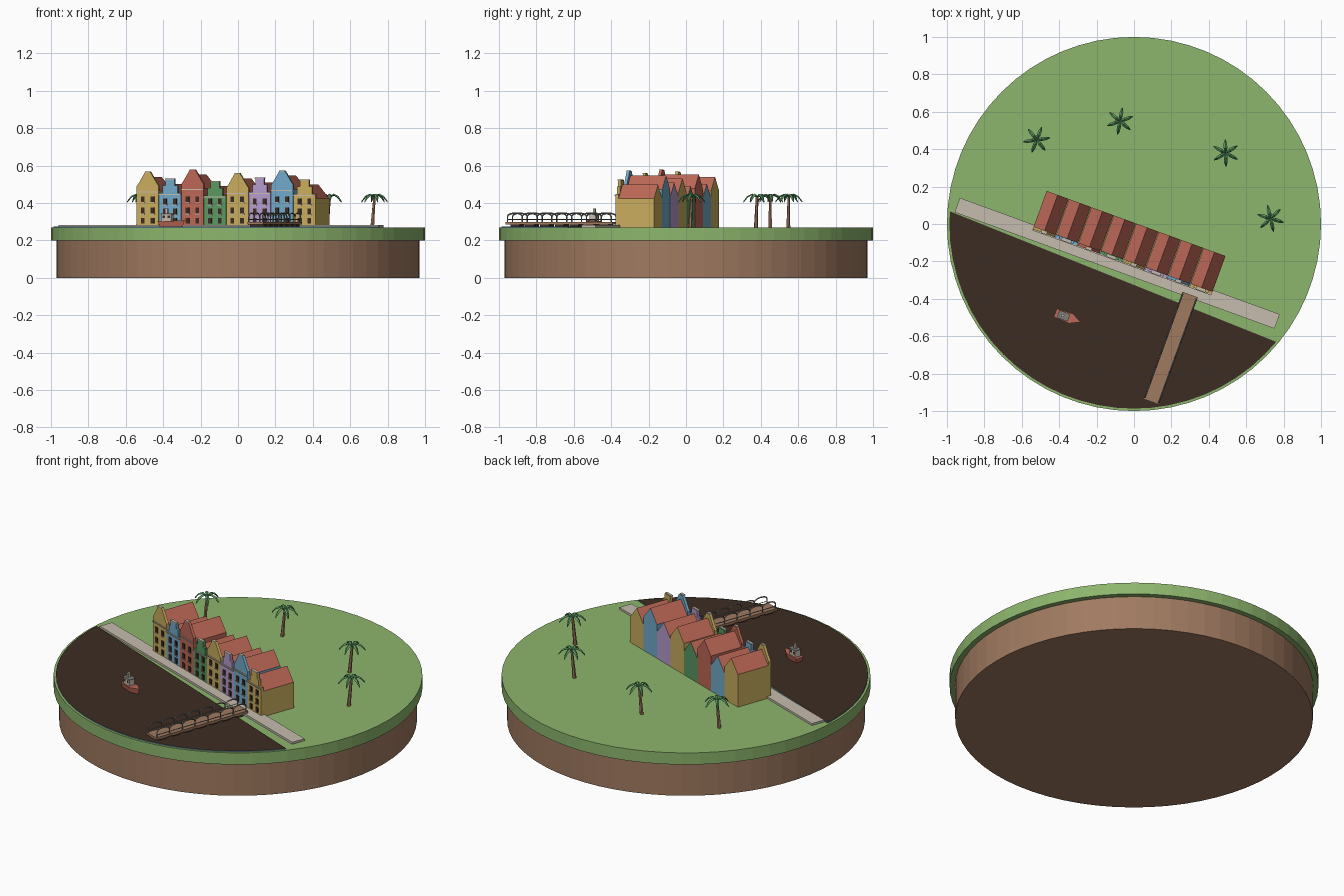
import bpy, bmesh
from math import radians, sin, cos, pi
from mathutils import Matrix, Vector

if "Cube" in bpy.data.objects:
    bpy.data.objects.remove(bpy.data.objects["Cube"], do_unlink=True)


def material(name, r, g, b):
    m = bpy.data.materials.new(name)
    m.use_nodes = True
    col = [(c / 255 / 12.92 if c < 11 else ((c / 255 + 0.055) / 1.055) ** 2.4) for c in (r, g, b)] + [1]
    m.diffuse_color = col
    m.node_tree.nodes["Principled BSDF"].inputs["Base Color"].default_value = col
    return m


GRASS = material("grass green", 141, 182, 109)
EARTH = material("earth brown", 160, 122, 96)
DARK = material("dark brown", 60, 44, 35)
YELLOW = material("ochre yellow", 202, 174, 94)
BLUE = material("sky blue", 114, 170, 202)
RED = material("tile red", 188, 104, 86)
LEAF = material("leaf green", 90, 152, 98)
PURPLE = material("lilac", 180, 156, 204)
STONE = material("pale stone", 198, 188, 174)
GREY = material("rail grey", 125, 125, 122)

TILT = Matrix.Rotation(radians(-20), 4, 'Z')


def frame(x, y, z=0.0):
    return Matrix.Translation((x, y, z)) @ TILT


def finish(name, bm, mats, mw=Matrix(), rule=None):
    bmesh.ops.recalc_face_normals(bm, faces=bm.faces)
    bm.normal_update()
    if rule:
        for f in bm.faces:
            f.material_index = rule(f)
    bm.transform(mw)
    me = bpy.data.meshes.new(name)
    bm.to_mesh(me)
    bm.free()
    for m in mats:
        me.materials.append(m)
    ob = bpy.data.objects.new(name, me)
    bpy.context.collection.objects.link(ob)
    return ob


def prism(name, profile, y0, y1, mats, mw=Matrix(), rule=None):
    """Extrude an x/z outline from y0 to y1."""
    bm = bmesh.new()
    face = bm.faces.new([bm.verts.new((x, y0, z)) for x, z in profile])
    new = bmesh.ops.extrude_face_region(bm, geom=[face])["geom"]
    bmesh.ops.translate(bm, vec=(0, y1 - y0, 0), verts=[v for v in new if isinstance(v, bmesh.types.BMVert)])
    return finish(name, bm, mats, mw, rule)


def boxes(name, items, mat, mw=Matrix()):
    """Boxes given as (centre, size) joined into one object."""
    bm = bmesh.new()
    for c, s in items:
        bmesh.ops.create_cube(bm, size=1, matrix=Matrix.Translation(c) @ Matrix.Diagonal((*s, 1)))
    return finish(name, bm, [mat], mw)


def disc(name, radius, z0, z1, mat):
    bm = bmesh.new()
    bmesh.ops.create_cone(bm, cap_ends=True, segments=64, radius1=radius, radius2=radius,
                          depth=z1 - z0, matrix=Matrix.Translation((0, 0, (z0 + z1) / 2)))
    return bm


def wires(name, paths, radius, mat, mw=Matrix()):
    cu = bpy.data.curves.new(name, 'CURVE')
    cu.dimensions = '3D'
    cu.bevel_depth = radius
    cu.bevel_resolution = 0
    cu.use_fill_caps = True
    cu.materials.append(mat)
    for path in paths:
        sp = cu.splines.new('POLY')
        sp.points.add(len(path) - 1)
        for p, co in zip(sp.points, path):
            p.co = (*co, 1)
    ob = bpy.data.objects.new(name, cu)
    ob.matrix_world = mw
    bpy.context.collection.objects.link(ob)


# Island base and grass plate
finish("earth_base", disc("earth_base", 0.97, 0, 0.2, EARTH), [EARTH])
finish("grass_plate", disc("grass_plate", 1.0, 0.2, 0.27, GRASS), [GRASS])

# Harbour water: disc cut along the shore, blue rim and dark surface
bm = disc("harbour", 0.987, 0.262, 0.275, DARK)
cut = bmesh.ops.bisect_plane(bm, geom=bm.verts[:] + bm.edges[:] + bm.faces[:], plane_co=(-0.99, 0.07, 0),
                             plane_no=(0.70, 1.75, 0), clear_outer=True)
bmesh.ops.edgeloop_fill(bm, edges=[e for e in cut["geom_cut"] if isinstance(e, bmesh.types.BMEdge)])
finish("harbour_water", bm, [BLUE, DARK], rule=lambda f: int(f.normal.z > 0.5))

# Quay
boxes("quay", [((0, 0, 0.273), (1.82, 0.082, 0.018))], STONE, frame(-0.09, -0.21))

# Row of houses: wall colour, facade top height, stepped gable or not
PITCH, W, DEPTH, GROUND = 0.1275, 0.125, 0.21, 0.268
ROW = [(YELLOW, 0.565, False), (BLUE, 0.528, True), (RED, 0.578, False), (LEAF, 0.515, True),
       (YELLOW, 0.557, False), (PURPLE, 0.534, True), (BLUE, 0.572, False), (YELLOW, 0.523, True)]


def mirrored(half):
    return half + [(-x, z) for x, z in reversed(half)]


for i, (wall, top, stepped) in enumerate(ROW):
    mw = frame(-0.54, -0.02) @ Matrix.Translation(((i + 0.5) * PITCH, 0, 0))
    tag = f"house_{i + 1}"
    h = W / 2
    ridge, eave = top - 0.025, top - 0.1
    prism(tag + "_body", [(-h, GROUND), (h, GROUND), (h, eave), (0, ridge), (-h, eave)], 0, DEPTH,
          [wall, RED], mw, lambda f: int(f.normal.z > 0.2))
    if stepped:
        half = [(h, GROUND), (h, top - 0.075), (0.68 * h, top - 0.075), (0.68 * h, top - 0.035),
                (0.4 * h, top - 0.035), (0.4 * h, top)]
    else:
        half = [(h, GROUND), (h, top - 0.075), (0.78 * h, top - 0.055), (0.25 * h, top)]
    prism(tag + "_facade", mirrored(half), -0.008, 0.008, [wall], mw)
    # Windows, door and cornice
    rows = [0.36, 0.42] if not stepped else [0.355, 0.408]
    panes = [((s * 0.028, -0.009, z), (0.02, 0.006, 0.03)) for s in (-1, 1) for z in [0.305] + rows]
    boxes(tag + "_windows", panes, DARK, mw)
    trims = [((0, -0.010, top - 0.105 if not stepped else top - 0.082), (W, 0.009, 0.006))]
    trims += [((s * 0.028, -0.010, z - 0.018), (0.026, 0.008, 0.004)) for s in (-1, 1) for z in rows]
    trims += [((0, -0.004, top), (0.25 * W if not stepped else 0.44 * W, 0.014, 0.005))]
    boxes(tag + "_trim", trims, STONE, mw)

# Pier with pontoons and arched railings
pier = frame(0.196, -0.664)
L, PW, N = 0.61, 0.088, 7
boxes("pier_deck", [((0, 0, 0.291), (PW, L, 0.014))], EARTH, pier)
step = (L - 0.02) / N
start = -(L - 0.02) / 2
boxes("pier_pontoons", [((0, start + (k + 0.5) * step, 0.278), (PW * 0.9, step * 0.6, 0.014)) for k in range(N)],
      DARK, pier)
arches, rails = [], []
for s in (-1, 1):
    x = s * (PW / 2 - 0.005)
    for k in range(N):
        mid = start + (k + 0.5) * step
        bow = [(x, mid - cos(t * pi / 6) * step / 2, 0.328 + 0.018 * sin(t * pi / 6)) for t in range(7)]
        arches.append([(x, mid - step / 2, 0.295)] + bow + [(x, mid + step / 2, 0.295)])
    rails.append([(x, start, 0.312), (x, -start, 0.312)])
wires("pier_arches", arches, 0.004, GREY, pier)
wires("pier_handrails", rails, 0.002, GREY, pier)

# Boat: pointed hull, cabin, roof and funnel
boat = frame(-0.36, -0.497)
bm = bmesh.new()
plan = [(-0.065, -0.024), (0.025, -0.028), (0.08, 0), (0.025, 0.028), (-0.065, 0.024)]
low = [bm.verts.new((x * 0.85, y * 0.75, 0.272)) for x, y in plan]
high = [bm.verts.new((x, y, 0.303 + max(0, x) * 0.08)) for x, y in plan]
bm.faces.new(low)
bm.faces.new(high)
for k in range(5):
    j = (k + 1) % 5
    bm.faces.new((low[k], low[j], high[j], high[k]))
finish("boat_hull", bm, [RED], boat)
boxes("boat_cabin", [((-0.018, 0, 0.32), (0.055, 0.036, 0.04))], STONE, boat)
boxes("boat_cabin_roof", [((-0.018, 0, 0.342), (0.062, 0.042, 0.005))], GREY, boat)
boxes("boat_funnel", [((-0.022, 0, 0.357), (0.014, 0.014, 0.028))], STONE, boat)
boxes("boat_windows", [((-0.018 + d, 0, 0.326), (0.012, 0.039, 0.014)) for d in (-0.014, 0.014)], DARK, boat)

# Palms: leaning trunk and six drooping fronds
for n, (x, y) in enumerate([(-0.52, 0.45), (-0.075, 0.55), (0.49, 0.38), (0.73, 0.03)]):
    mw = Matrix.Translation((x, y, 0.268)) @ Matrix.Rotation(0.2 * n, 4, 'Z')
    bm = bmesh.new()
    rings = []
    for z, lean, r in [(0, -0.015, 0.011), (0.08, -0.008, 0.009), (0.165, 0, 0.007)]:
        rings.append([bm.verts.new((lean + r * cos(a * pi / 3), r * sin(a * pi / 3), z)) for a in range(6)])
    for a, b in zip(rings, rings[1:]):
        for k in range(6):
            bm.faces.new((a[k], a[k - 1], b[k - 1], b[k]))
    bm.faces.new(rings[-1])
    finish(f"palm_trunk_{n + 1}", bm, [EARTH], mw)
    bm = bmesh.new()
    for k in range(6):
        turn = Matrix.Rotation(k * pi / 3 + 0.15, 4, 'Z')
        spine = [(0, 0.004, 0.168), (0.026, 0.010, 0.182), (0.052, 0.009, 0.170), (0.073, 0.002, 0.143)]
        sides = [[bm.verts.new(turn @ Vector((d, s * w, z - abs(s) * 0.006))) for s in (-1, 0, 1)]
                 for d, w, z in spine]
        for a, b in zip(sides, sides[1:]):
            for q in (0, 1):
                bm.faces.new((a[q], a[q + 1], b[q + 1], b[q]))
    fronds = finish(f"palm_fronds_{n + 1}", bm, [LEAF], mw)
    thick = fronds.modifiers.new("thickness", 'SOLIDIFY')
    thick.thickness = 0.003
